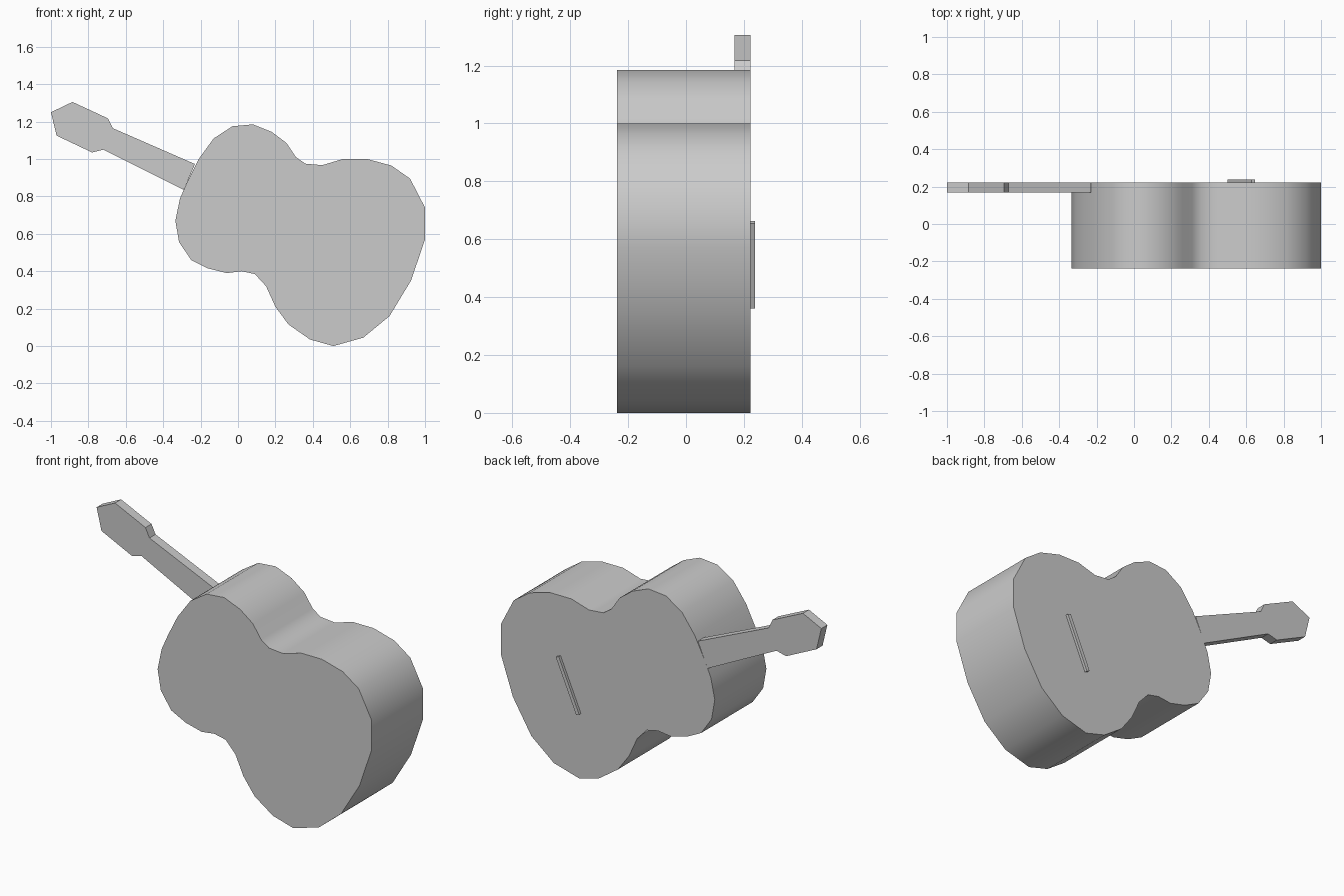
import bpy
import bmesh
import math
from mathutils import Vector

default_cube = bpy.data.objects.get("Cube")
if default_cube:
    bpy.data.objects.remove(default_cube, do_unlink=True)

# One plain grey for every part
grey = bpy.data.materials.new("plain_grey")
grey.use_nodes = True
colour = (0.6, 0.6, 0.6, 1)
grey.diffuse_color = colour
grey.node_tree.nodes["Principled BSDF"].inputs["Base Color"].default_value = colour


def extrude_outline(name, outline, front, back, smooth_angle=None):
    """Turn an upright (x, z) outline into a slab running from front to back."""
    bm = bmesh.new()
    face = bm.faces.new([bm.verts.new((x, front, z)) for x, z in outline])
    slab = bmesh.ops.extrude_face_region(bm, geom=[face])
    moved = [v for v in slab["geom"] if isinstance(v, bmesh.types.BMVert)]
    bmesh.ops.translate(bm, verts=moved, vec=(0, back - front, 0))
    bmesh.ops.recalc_face_normals(bm, faces=bm.faces)
    mesh = bpy.data.meshes.new(name)
    bm.to_mesh(mesh)
    bm.free()
    mesh.materials.append(grey)
    part = bpy.data.objects.new(name, mesh)
    bpy.context.collection.objects.link(part)
    if smooth_angle:
        bpy.ops.object.select_all(action="DESELECT")
        part.select_set(True)
        bpy.context.view_layer.objects.active = part
        bpy.ops.object.shade_smooth_by_angle(angle=math.radians(smooth_angle))
    return part


back_plane = 0.222

# Hollow-waisted body, clockwise from the top of the small bout
body_outline = [
    (.08, 1.185), (.18, 1.145), (.26, 1.085), (.31, 1.01), (.36, .975),
    (.45, .967), (.56, 1), (.69, 1), (.82, .965), (.92, .895),
    (1, .74), (1, .57), (.925, .35), (.81, .16), (.67, .045),
    (.51, 0), (.385, .035), (.27, .115), (.2, .21), (.15, .32),
    (.09, .385), (.02, .4), (-.06, .39), (-.16, .415), (-.25, .46),
    (-.315, .555), (-.335, .67), (-.31, .79), (-.27, .88), (-.21, 1),
    (-.13, 1.11), (-.03, 1.175),
]
extrude_outline("body", body_outline, -0.238, back_plane, 45)

# Thin neck with its flared head, flush with the back of the body
neck_outline = [
    (-.23, .973), (-.67, 1.165), (-.695, 1.217), (-.885, 1.305),
    (-1, 1.25), (-.97, 1.125), (-.78, 1.035), (-.72, 1.05), (-.29, .835),
]
extrude_outline("neck_and_head", neck_outline, 0.168, back_plane)

# Slim bridge bar, square to the neck
centre = Vector((0.573, 0.512))
tilt = math.radians(23.5)
along = Vector((math.sin(tilt), math.cos(tilt))) * 0.16
across = Vector((math.cos(tilt), -math.sin(tilt))) * 0.01
bridge_outline = [centre + along * a + across * b
                  for a, b in ((1, -1), (1, 1), (-1, 1), (-1, -1))]
extrude_outline("bridge", bridge_outline, back_plane, 0.238)
